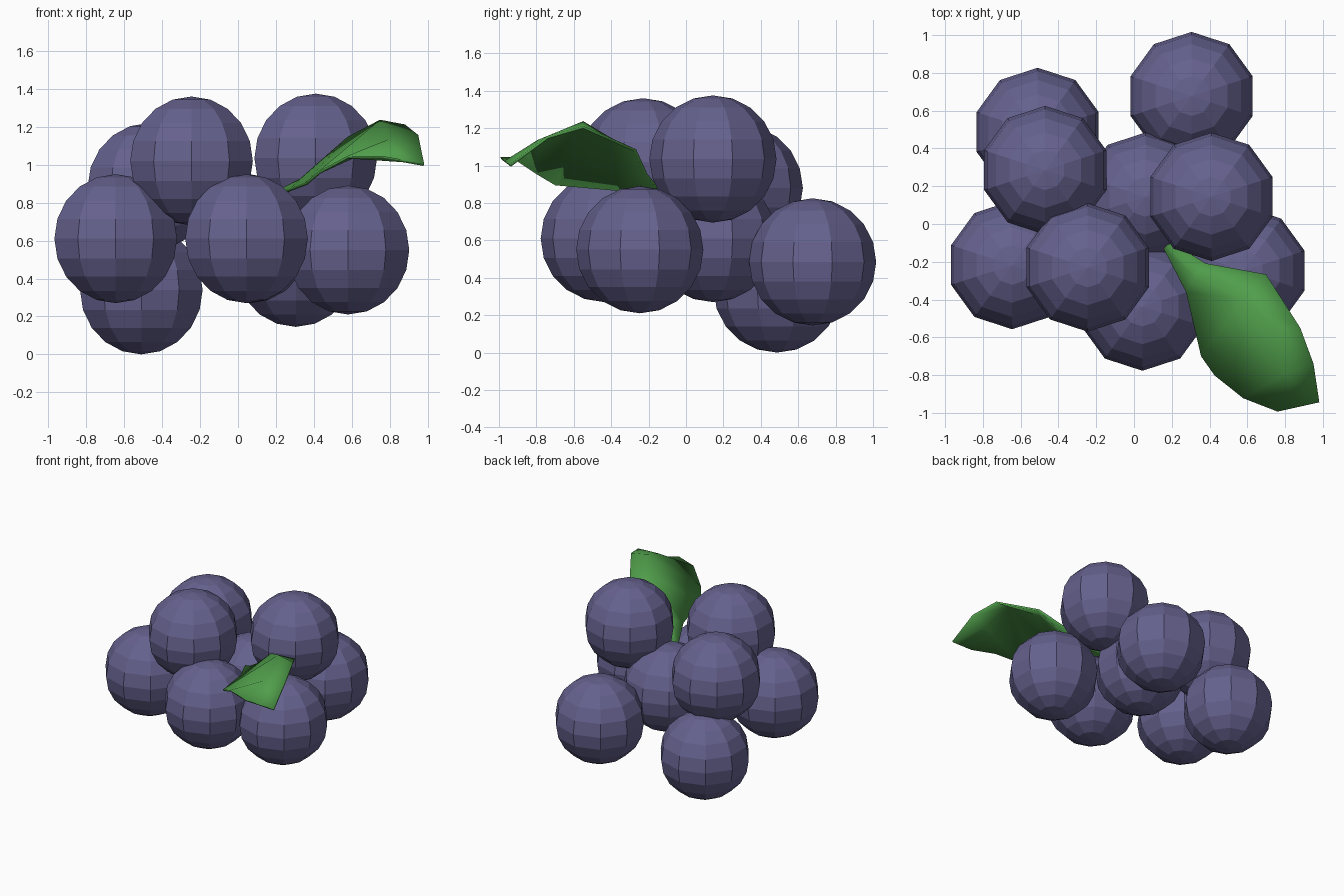
import bpy

if "Cube" in bpy.data.objects:
    bpy.data.objects.remove(bpy.data.objects["Cube"])


def material(name, rgb):
    m = bpy.data.materials.new(name)
    m.diffuse_color = (*rgb, 1)
    m.use_nodes = True
    m.node_tree.nodes["Principled BSDF"].inputs["Base Color"].default_value = m.diffuse_color
    return m


purple = material("berry_purple", (0.13, 0.12, 0.27))
green = material("leaf_green", (0.08, 0.34, 0.07))

# Berries: flat-shaded ten-sided globes
centres = [
    (-0.51, 0.487, 0.34), (-0.47, 0.285, 0.88), (0.305, 0.677, 0.485),
    (0.06, 0.144, 0.61), (0.41, 0.144, 1.035), (-0.645, -0.217, 0.61),
    (-0.245, -0.23, 1.02), (0.045, -0.437, 0.61), (0.58, -0.247, 0.55),
]
for i, c in enumerate(centres):
    bpy.ops.mesh.primitive_uv_sphere_add(segments=10, ring_count=10, radius=0.34, location=c)
    berry = bpy.context.object
    berry.name = f"berry_{i + 1}"
    berry.data.materials.append(purple)

# Leaf: rows of left edge, midrib, right edge from stem to tip
rows = [
    [(0.16, -0.13, 0.83), (0.18, -0.11, 0.82), (0.21, -0.10, 0.82)],
    [(0.28, -0.36, 0.87), (0.33, -0.28, 0.92), (0.38, -0.21, 0.95)],
    [(0.36, -0.70, 0.90), (0.58, -0.40, 1.14), (0.70, -0.27, 1.08)],
    [(0.43, -0.80, 0.96), (0.75, -0.55, 1.23), (0.88, -0.55, 1.205)],
    [(0.58, -0.92, 1.04), (0.80, -0.79, 1.13), (0.95, -0.74, 1.15)],
    [(0.76, -0.99, 1.04), (0.87, -0.965, 1.02), (0.98, -0.94, 1.0)],
]
verts = [p for row in rows for p in row]
faces = [(3 * r + c, 3 * r + c + 3, 3 * r + c + 4, 3 * r + c + 1)
         for r in range(len(rows) - 1) for c in range(2)]
mesh = bpy.data.meshes.new("leaf")
mesh.from_pydata(verts, [], faces)
mesh.materials.append(green)
leaf = bpy.data.objects.new("leaf", mesh)
bpy.context.collection.objects.link(leaf)
solid = leaf.modifiers.new("thickness", 'SOLIDIFY')
solid.thickness = 0.015
solid.offset = 0
bpy.ops.object.select_all(action='DESELECT')
leaf.select_set(True)
bpy.context.view_layer.objects.active = leaf
bpy.ops.object.shade_smooth()
